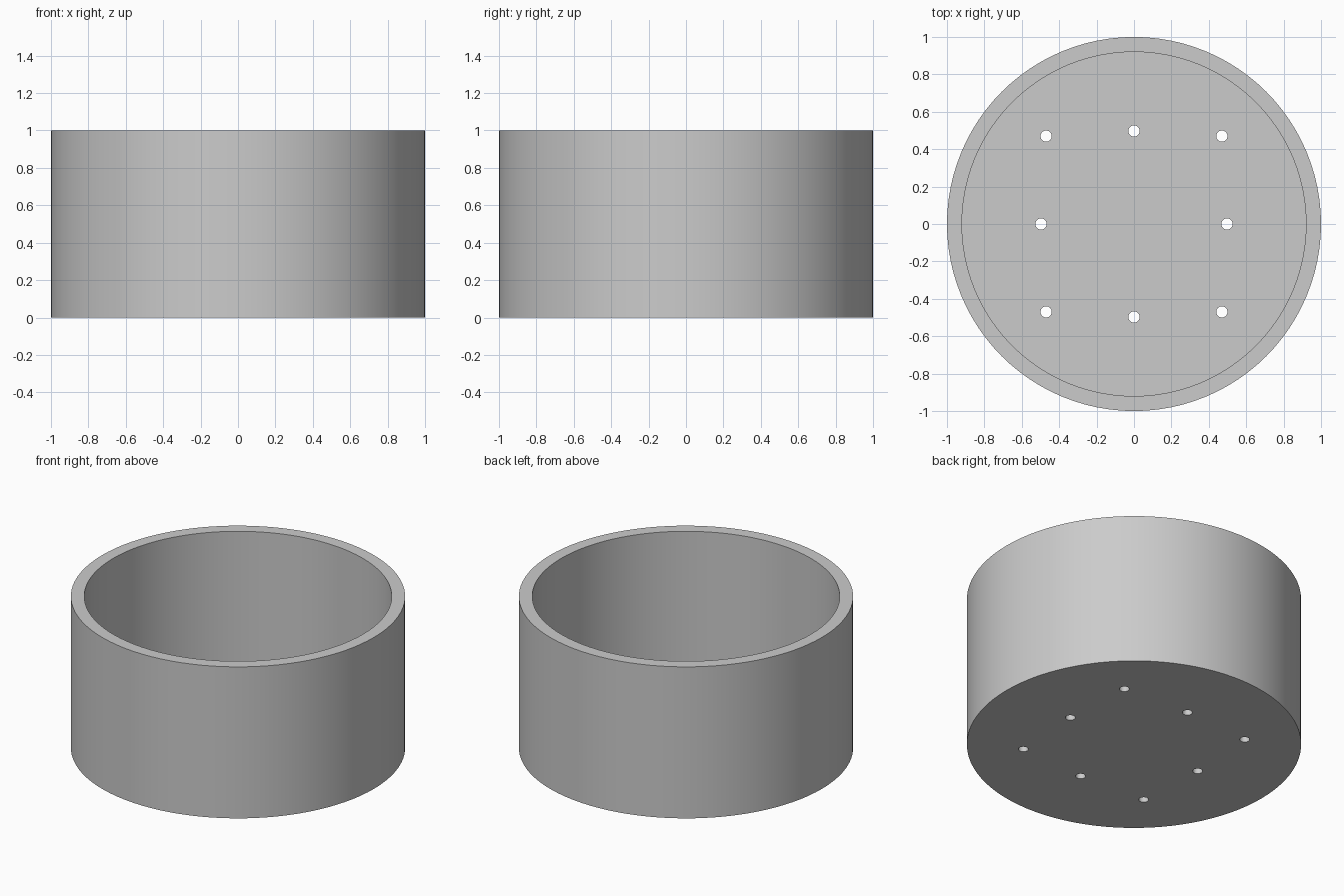
import bpy, bmesh
from mathutils import Matrix

if "Cube" in bpy.data.objects:
    bpy.data.objects.remove(bpy.data.objects["Cube"])

R_OUT, R_IN, HEIGHT, FLOOR = 1.0, 0.92, 1.0, 0.08
HOLE_R, SEGMENTS = 0.03, 96

grey = bpy.data.materials.new("light_grey")
grey.diffuse_color = (0.6, 0.6, 0.6, 1)
grey.use_nodes = True
grey.node_tree.nodes["Principled BSDF"].inputs["Base Color"].default_value = grey.diffuse_color


def make_object(name, cylinders):
    """Mesh of upright capped cylinders given as (x, y, z0, z1, radius, segments)."""
    bm = bmesh.new()
    for x, y, z0, z1, r, n in cylinders:
        bmesh.ops.create_cone(bm, cap_ends=True, segments=n, radius1=r, radius2=r,
                              depth=z1 - z0,
                              matrix=Matrix.Translation((x, y, (z0 + z1) / 2)))
    mesh = bpy.data.meshes.new(name)
    bm.to_mesh(mesh)
    bm.free()
    obj = bpy.data.objects.new(name, mesh)
    bpy.context.collection.objects.link(obj)
    return obj


# Round pot body
pot = make_object("pot", [(0, 0, 0, HEIGHT, R_OUT, SEGMENTS)])
pot.data.materials.append(grey)

# Cutters: the hollow inside, and drain holes at corners and mid-sides
cavity = make_object("cavity_cutter", [(0, 0, FLOOR, HEIGHT + 0.2, R_IN, SEGMENTS)])
spots = [(sx * (0.47 if sy else 0.497), sy * (0.47 if sx else 0.497))
         for sx in (-1, 0, 1) for sy in (-1, 0, 1) if sx or sy]
holes = make_object("drain_hole_cutter",
                    [(x, y, -0.1, FLOOR + 0.1, HOLE_R, 32) for x, y in spots])

for cutter in (cavity, holes):
    cutter.data.materials.append(grey)
    cutter.hide_render = True
    cutter.hide_set(True)
    mod = pot.modifiers.new(cutter.name, 'BOOLEAN')
    mod.operation = 'DIFFERENCE'
    mod.solver = 'EXACT'
    mod.object = cutter

# Bake the cuts, drop the cutters, smooth the round walls
bpy.context.view_layer.update()
baked = bpy.data.meshes.new_from_object(
    pot.evaluated_get(bpy.context.evaluated_depsgraph_get()))
pot.modifiers.clear()
pot.data = baked
for cutter in (cavity, holes):
    bpy.data.objects.remove(cutter)
bpy.context.view_layer.objects.active = pot
pot.select_set(True)
bpy.ops.object.shade_smooth_by_angle(angle=0.52)
